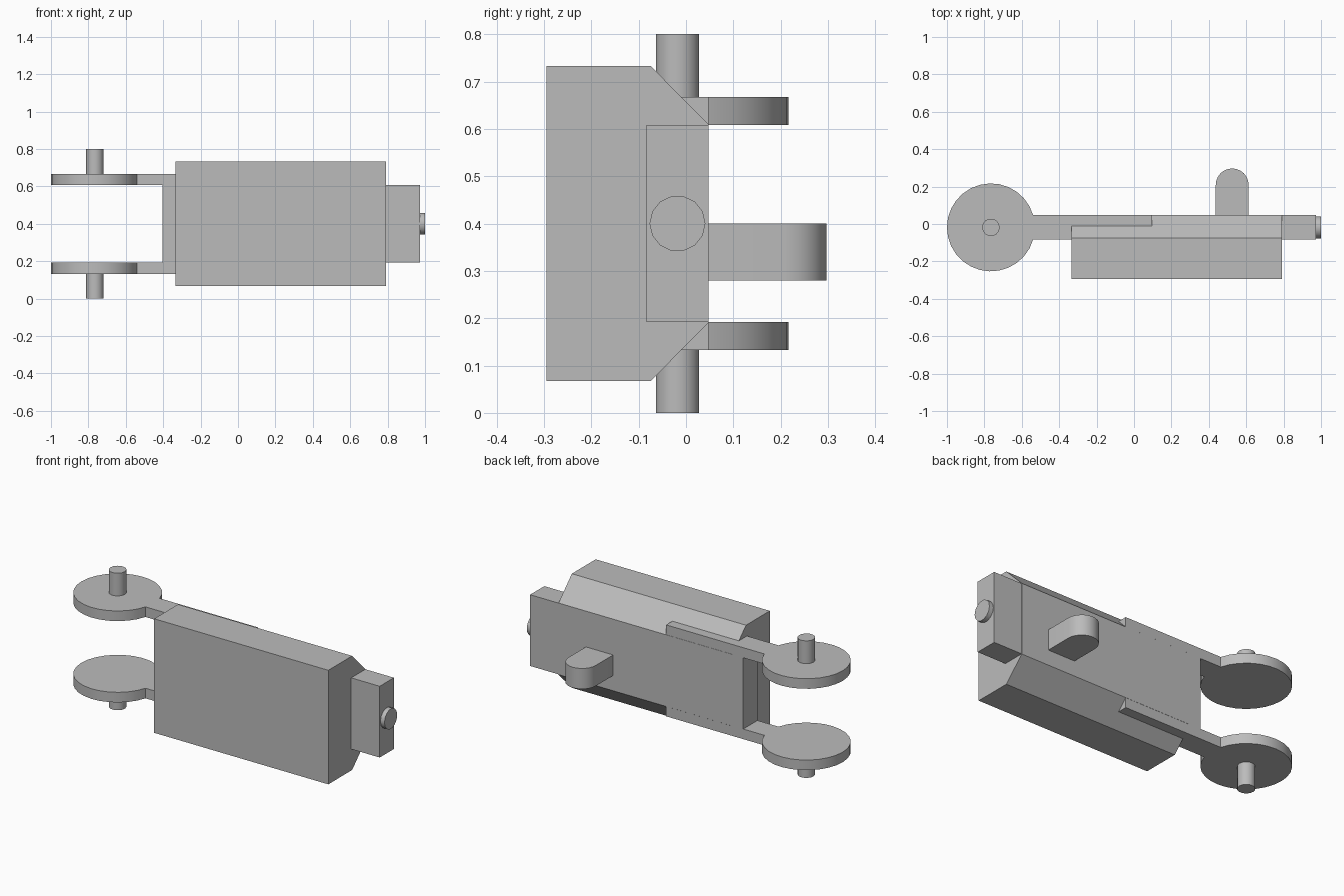
import bpy
import bmesh
from math import sin, cos, asin, pi, radians
from mathutils import Vector

cube = bpy.data.objects.get("Cube")
if cube:
    bpy.data.objects.remove(cube, do_unlink=True)

grey = bpy.data.materials.new("light grey")
grey.use_nodes = True
grey.diffuse_color = (0.5, 0.5, 0.5, 1)
grey.node_tree.nodes["Principled BSDF"].inputs["Base Color"].default_value = (0.5, 0.5, 0.5, 1)

MID_Z = 0.4      # mirror height of the whole assembly
AXIS_Y = -0.018  # centre line of block, pins and discs
HALF = 0.0655    # half depth of block and arms


def prism(name, outline, lo, hi, axis="z"):
    """Extrude a 2D outline, given as (x, y) or (y, z), along an axis."""
    def place(p, t):
        return Vector((p[0], p[1], t)) if axis == "z" else Vector((t, p[0], p[1]))
    bm = bmesh.new()
    low = [bm.verts.new(place(p, lo)) for p in outline]
    high = [bm.verts.new(place(p, hi)) for p in outline]
    bm.faces.new(low[::-1])
    bm.faces.new(high)
    n = len(outline)
    for i in range(n):
        j = (i + 1) % n
        bm.faces.new((low[i], low[j], high[j], high[i]))
    bmesh.ops.recalc_face_normals(bm, faces=bm.faces)
    mesh = bpy.data.meshes.new(name)
    bm.to_mesh(mesh)
    bm.free()
    mesh.materials.append(grey)
    obj = bpy.data.objects.new(name, mesh)
    bpy.context.collection.objects.link(obj)
    bpy.ops.object.select_all(action="DESELECT")
    obj.select_set(True)
    bpy.context.view_layer.objects.active = obj
    bpy.ops.object.shade_smooth_by_angle(angle=radians(30))
    return obj


def arc(cx, cy, r, start, end, steps):
    return [(cx + r * cos(start + (end - start) * i / steps),
             cy + r * sin(start + (end - start) * i / steps)) for i in range(steps + 1)]


def circle(cx, cy, r, sides):
    return arc(cx, cy, r, 0, 2 * pi, sides)[:-1]


def rect(x0, x1, y0, y1):
    return [(x0, y0), (x1, y0), (x1, y1), (x0, y1)]


# Housing with its two back edges chamfered
upper = [(-0.295, 0.333), (-0.075, 0.333), (0.048, 0.209)]
housing = [(y, MID_Z + h) for y, h in upper] + [(y, MID_Z - h) for y, h in upper[::-1]]
prism("housing", housing, -0.335, 0.79, "x")

# Core block running through the housing
back, front = AXIS_Y + HALF, AXIS_Y - HALF
prism("core_block", rect(-0.403, 0.974, front, back), MID_Z - 0.208, MID_Z + 0.208)

# Round button on the end
prism("end_button", circle(AXIS_Y, MID_Z, 0.059, 14), 0.97, 1.0, "x")

# Round-ended peg on the back
peg = [(0.437, 0.03), (0.613, 0.03)] + arc(0.525, 0.209, 0.088, 0, pi, 12)
prism("back_peg", peg, 0.28, 0.4)

# Disc-ended arms and their pins, above and below
disc_x, disc_r = -0.765, 0.235
join = asin(HALF / disc_r)
arm = [(0.095, front), (0.095, back)] + arc(disc_x, AXIS_Y, disc_r, join, 2 * pi - join, 26)
for side, sign in (("upper", 1), ("lower", -1)):
    span = sorted((MID_Z + sign * 0.208, MID_Z + sign * 0.267))
    prism(side + "_arm", arm, *span)
    span = sorted((MID_Z + sign * 0.26, MID_Z + sign * 0.4))
    prism(side + "_pin", circle(disc_x, AXIS_Y, 0.047, 14), *span)
